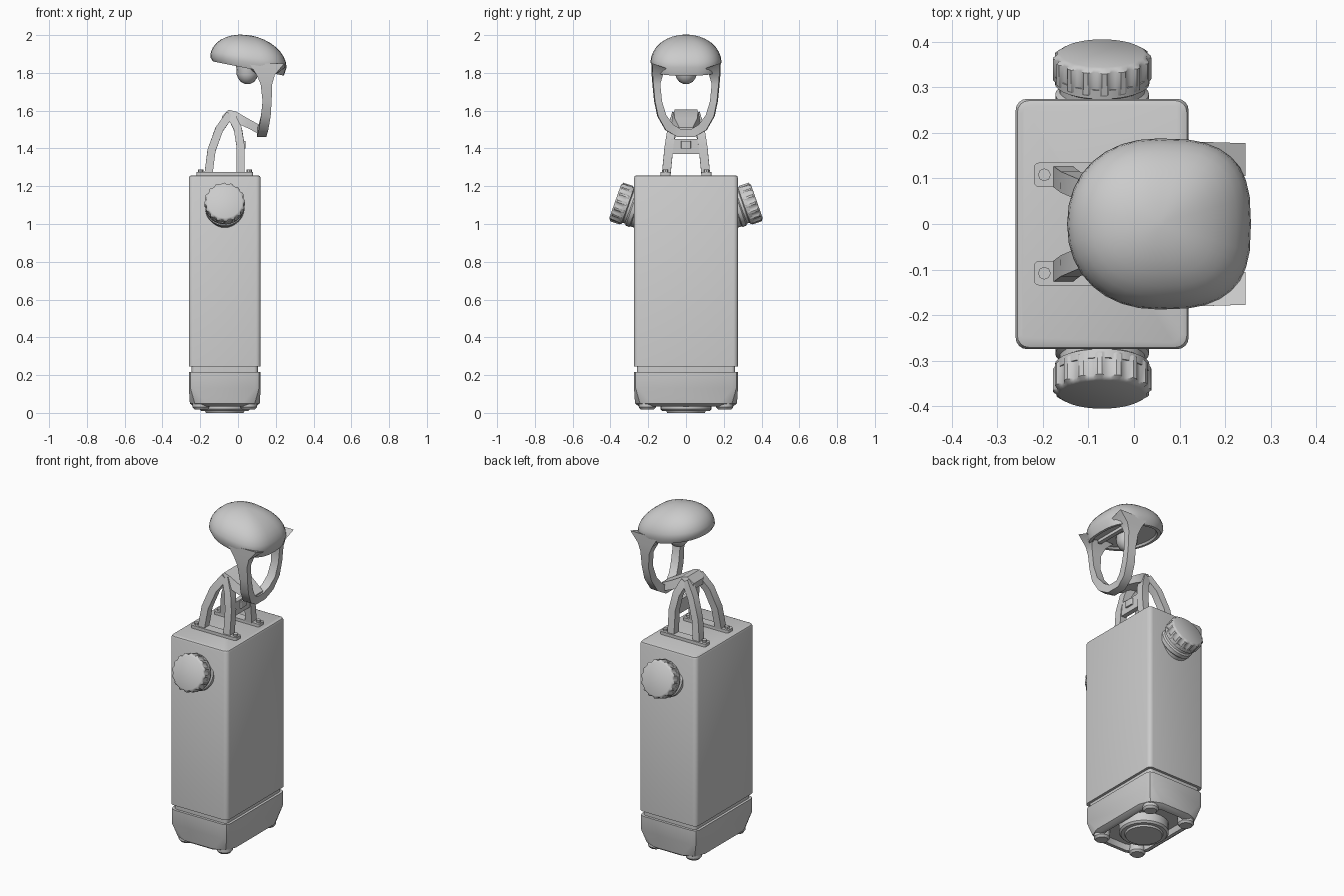
import bpy, bmesh, math
from mathutils import Vector, Matrix

if "Cube" in bpy.data.objects:
    bpy.data.objects.remove(bpy.data.objects["Cube"], do_unlink=True)

grey = bpy.data.materials.new("neutral grey")
grey.use_nodes = True
grey.diffuse_color = (0.6, 0.6, 0.6, 1)
grey.node_tree.nodes["Principled BSDF"].inputs["Base Color"].default_value = (0.6, 0.6, 0.6, 1)


def loft(name, rings, angle=35, matrix=Matrix()):
    """Skin a list of equal-length point rings and cap both ends."""
    bm = bmesh.new()
    rows = [[bm.verts.new(matrix @ Vector(p)) for p in ring] for ring in rings]
    n = len(rows[0])
    for a, b in zip(rows, rows[1:]):
        for i in range(n):
            j = (i + 1) % n
            bm.faces.new((a[i], a[j], b[j], b[i]))
    bm.faces.new(rows[0][::-1])
    bm.faces.new(rows[-1])
    bmesh.ops.recalc_face_normals(bm, faces=bm.faces)
    mesh = bpy.data.meshes.new(name)
    bm.to_mesh(mesh)
    bm.free()
    mesh.materials.append(grey)
    ob = bpy.data.objects.new(name, mesh)
    bpy.context.collection.objects.link(ob)
    bpy.ops.object.select_all(action='DESELECT')
    ob.select_set(True)
    bpy.context.view_layer.objects.active = ob
    bpy.ops.object.shade_smooth_by_angle(angle=math.radians(angle))
    return ob


def rounded(hx, hy, r, z, cx=0.0, cy=0.0, n=4):
    """Rounded rectangle at height z."""
    pts = []
    for q, (sx, sy) in enumerate(((1, 1), (-1, 1), (-1, -1), (1, -1))):
        for k in range(n + 1):
            a = math.pi / 2 * (q + k / n)
            pts.append((cx + sx * (hx - r) + r * math.cos(a),
                        cy + sy * (hy - r) + r * math.sin(a), z))
    return pts


def circle(r, z, n=32, cx=0.0, cy=0.0, notch=0.0):
    """Circle at height z, with every second pair of points pulled in by notch."""
    return [(cx + (r - notch * (i // 2 % 2)) * math.cos(math.tau * i / n),
             cy + (r - notch * (i // 2 % 2)) * math.sin(math.tau * i / n), z) for i in range(n)]


# Case, with a groove above the base
CX, HX, HY = -0.07, 0.19, 0.275
loft("case", [rounded(HX, HY, 0.025, 0.245, CX), rounded(HX, HY, 0.025, 1.245, CX),
              rounded(HX - 0.004, HY - 0.004, 0.025, 1.254, CX),
              rounded(HX - 0.014, HY - 0.014, 0.02, 1.258, CX)])
loft("groove", [rounded(HX - 0.015, HY - 0.015, 0.02, 0.2, CX),
                rounded(HX - 0.015, HY - 0.015, 0.02, 0.26, CX)])

# Base with cut lower corners and a hollow underside
loft("base", [rounded(HX, HY, 0.03, 0.217, CX, n=2), rounded(HX, HY, 0.03, 0.13, CX, n=2),
              rounded(HX - 0.005, HY - 0.005, 0.09, 0.05, CX, n=2),
              rounded(HX - 0.025, HY - 0.025, 0.09, 0.035, CX, n=2),
              rounded(HX - 0.045, HY - 0.045, 0.08, 0.035, CX, n=2),
              rounded(HX - 0.05, HY - 0.05, 0.08, 0.07, CX, n=2)])
loft("base_disc", [circle(0.135, 0.08, cx=CX), circle(0.135, 0.02, cx=CX), circle(0.125, 0.01, cx=CX),
                   circle(0.105, 0.01, cx=CX), circle(0.1, 0.0, cx=CX)])
for sx in (-1, 1):
    for sy in (-1, 1):
        at = dict(cx=CX + sx * 0.125, cy=sy * 0.205, n=12)
        loft("foot", [circle(0.045, 0.08, **at), circle(0.045, 0.03, **at), circle(0.035, 0.018, **at)])

# Tilted ribbed knobs on both ends
for s, side in ((-1, "front"), (1, "back")):
    axis = Vector((0, s * 0.943, 0.333))
    m = Matrix.Translation((CX, s * 0.375, 1.12)) @ axis.to_track_quat('Z', 'Y').to_matrix().to_4x4()
    loft(side + "_knob_neck", [circle(r, z) for r, z in (
        (0.098, -0.2), (0.098, -0.12), (0.103, -0.115), (0.103, -0.095), (0.094, -0.088),
        (0.094, -0.075), (0.104, -0.07), (0.104, -0.05))], matrix=m)
    loft(side + "_knob_cap", [circle(0.1, -0.068, 64), circle(0.108, -0.06, 64, notch=0.008),
                              circle(0.108, -0.01, 64, notch=0.008), circle(0.099, -0.004, 64),
                              circle(0.092, 0.0, 64)], matrix=m)


# Bracket legs: square bars following a path, leaning inward toward the top
def bar(name, path, w, d):
    rings = []
    for i, p in enumerate(path):
        t = (Vector(path[min(i + 1, len(path) - 1)]) - Vector(path[max(i - 1, 0)])).normalized()
        u = t.cross(Vector((0, 1, 0))).normalized()
        v = u.cross(t)
        rings.append([Vector(p) + u * a * w / 2 + v * b * d / 2
                      for a, b in ((-1, -1), (1, -1), (1, 1), (-1, 1))])
    return loft(name, rings)


rear = ((-0.157, 0.105, 1.26), (-0.14, 0.092, 1.39), (-0.1, 0.074, 1.5), (-0.045, 0.05, 1.578))
fore = ((0.013, 0.105, 1.26), (0.014, 0.09, 1.41), (0.0, 0.075, 1.5), (-0.035, 0.05, 1.575))
for s in (-1, 1):
    for name, path in (("rear_leg", rear), ("fore_leg", fore)):
        bar(name, [(x, s * y, z) for x, y, z in path], 0.043, 0.046)
    loft("foot_plate", [rounded(0.15, 0.027, 0.012, z, CX, s * 0.108) for z in (1.25, 1.276)])
    for x in (-0.197, 0.06):
        loft("bolt", [circle(0.014, z, 8, x, s * 0.108) for z in (1.27, 1.288)])
loft("leg_crossbar", [[(x, y, z) for y, z in ((-0.09, 1.37), (0.09, 1.37), (0.08, 1.45), (-0.08, 1.45))]
                      for x in (0.002, 0.03)])
loft("crossbar_block", [rounded(0.012, 0.026, 0.005, z, 0.028) for z in (1.4, 1.44)])

# Neck joining the legs to the hoop: (x, half width, bottom, top)
loft("neck", [[(x, -w, lo), (x, w, lo), (x, w * 0.8, hi), (x, -w * 0.8, hi)] for x, w, lo, hi in (
    (-0.085, 0.06, 1.535, 1.57), (-0.05, 0.075, 1.54, 1.605), (-0.01, 0.08, 1.535, 1.595),
    (0.05, 0.075, 1.508, 1.56), (0.14, 0.045, 1.462, 1.51))])

# Hoop under the hood: outer y, z, inner y, z, and x from rear to face
half = [(0.183, 1.85, 0.105, 1.825, 0.06, 0.245), (0.182, 1.79, 0.122, 1.79, 0.098, 0.195),
        (0.178, 1.74, 0.136, 1.74, 0.12, 0.181), (0.169, 1.65, 0.127, 1.65, 0.13, 0.178),
        (0.152, 1.57, 0.104, 1.575, 0.122, 0.173), (0.11, 1.497, 0.068, 1.527, 0.11, 0.16),
        (0.045, 1.46, 0.03, 1.503, 0.1, 0.15)]
hoop = [(s * yo, zo, s * yi, zi, a, b) for s, row in ((1, half), (-1, half[::-1]))
        for yo, zo, yi, zi, a, b in row]
loft("hoop", [[(a, yo, zo), (b, yo * 0.97, zo), (b, yi, zi), (a, yi, zi)]
              for yo, zo, yi, zi, a, b in hoop], angle=50)

# Domed hood: squarer toward the face, rounder at the rear
HOOD = 0.055


def hood_ring(scale, height):
    ring = []
    for i in range(32):
        c, s = math.cos(math.tau * i / 32), math.sin(math.tau * i / 32)
        e = 0.7 if c > 0 else 0.92
        x = scale * 0.202 * math.copysign(abs(c) ** e, c)
        y = scale * 0.188 * math.copysign(abs(s) ** e, s)
        ring.append((HOOD + x, y, height(x)))
    return ring


def under(x):
    return 1.823 - 0.2 * x


rings = [hood_ring(0.8, lambda x: under(x) + 0.012), hood_ring(0.84, under), hood_ring(0.93, under)]
for k in range(9):
    v = math.pi / 2 * k / 8.3
    rings.append(hood_ring(math.cos(v), lambda x, v=v: 1.857 - 0.137 * x + 0.143 * math.sin(v)))
loft("hood", rings, angle=40)

# Lamp and slot plate below the hood
loft("lamp", [circle(r, z, 16, 0.05) for r, z in (
    (0.06, 1.84), (0.057, 1.79), (0.05, 1.772), (0.036, 1.753), (0.015, 1.742))], angle=45)
loft("slot_plate", [rounded(0.012, 0.11, 0.005, z, 0.155) for z in (1.795, 1.83)])
